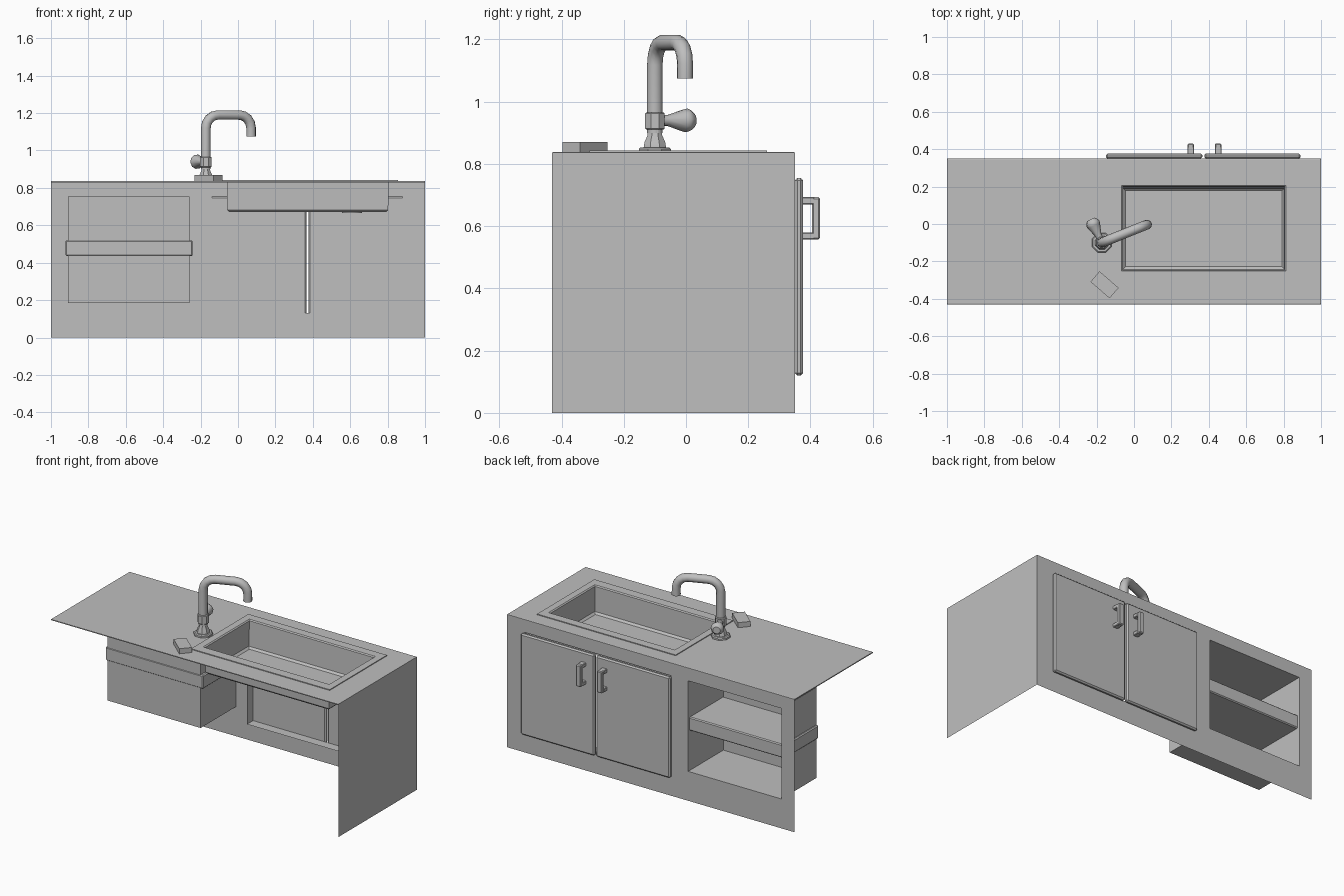
import bpy, bmesh, math
from mathutils import Vector, Matrix

cube = bpy.data.objects.get("Cube")
if cube:
    bpy.data.objects.remove(cube)

GREY = (0.52, 0.52, 0.52, 1)
grey = bpy.data.materials.new("plain grey")
grey.use_nodes = True
grey.diffuse_color = GREY
grey.node_tree.nodes["Principled BSDF"].inputs["Base Color"].default_value = GREY


def finish(name, bm, smooth=False):
    mesh = bpy.data.meshes.new(name)
    bm.to_mesh(mesh)
    bm.free()
    ob = bpy.data.objects.new(name, mesh)
    bpy.context.scene.collection.objects.link(ob)
    mesh.materials.append(grey)
    if smooth:
        bpy.ops.object.select_all(action='DESELECT')
        ob.select_set(True)
        bpy.context.view_layer.objects.active = ob
        bpy.ops.object.shade_smooth_by_angle(angle=math.radians(40))
    return ob


def box(name, lo, hi, bevel=0, skip=None, turn=0):
    """Box between two corners; skip drops the face pointing that way."""
    lo, hi = Vector(lo), Vector(hi)
    bm = bmesh.new()
    bmesh.ops.create_cube(bm, size=1)
    for v in bm.verts:
        v.co = Vector(a * b for a, b in zip(v.co, hi - lo))
    if bevel:
        bmesh.ops.bevel(bm, geom=bm.edges[:], offset=bevel, segments=1, affect='EDGES')
    if skip:
        bm.normal_update()
        gone = [f for f in bm.faces if f.normal.dot(Vector(skip)) > 0.9]
        bmesh.ops.delete(bm, geom=gone, context='FACES')
    bm.transform(Matrix.Translation((lo + hi) / 2) @ Matrix.Rotation(turn, 4, 'Z'))
    return finish(name, bm)


def sheet(bm, xs, zs, y, holes):
    """Upright sheet on a grid of cuts, leaving out the hole cells."""
    for i in range(len(xs) - 1):
        for k in range(len(zs) - 1):
            if (i, k) not in holes:
                corners = ((i + 1, k), (i, k), (i, k + 1), (i + 1, k + 1))
                bm.faces.new([bm.verts.new((xs[a], y, zs[b])) for a, b in corners])
    bmesh.ops.remove_doubles(bm, verts=bm.verts[:], dist=0.0001)


def rect_loops(name, loops, close=False, cap=False):
    """Bridge a row of rectangles given as (x0, x1, y0, y1, z)."""
    bm = bmesh.new()
    rings = [[bm.verts.new(p) for p in ((a, c, z), (b, c, z), (b, d, z), (a, d, z))]
             for a, b, c, d, z in loops]
    pairs = list(zip(rings, rings[1:]))
    if close:
        pairs.append((rings[-1], rings[0]))
    for r, s in pairs:
        for i in range(4):
            j = (i + 1) % 4
            bm.faces.new((r[i], r[j], s[j], s[i]))
    if cap:
        bm.faces.new(rings[-1])
    return finish(name, bm)


def lathe(name, profile, origin, axis=(0, 0, 1), sides=12):
    """Turned part from (radius, distance along axis) pairs."""
    bm = bmesh.new()
    rings = []
    for r, h in profile:
        rings.append([bm.verts.new((r * math.cos(t), r * math.sin(t), h))
                      for t in (math.tau * (i + 0.5) / sides for i in range(sides))])
    for r, s in zip(rings, rings[1:]):
        for i in range(sides):
            j = (i + 1) % sides
            bm.faces.new((r[i], r[j], s[j], s[i]))
    bm.faces.new(rings[0][::-1])
    bm.faces.new(rings[-1])
    spin = Vector((0, 0, 1)).rotation_difference(Vector(axis)).to_matrix().to_4x4()
    bm.transform(Matrix.Translation(origin) @ spin)
    return finish(name, bm, smooth=True)


# Cabinet shell: one long upright sheet with two openings and one end sheet
X0, X1, Y0, Y1, TOP = -1, 1, -0.43, 0.35, 0.83
bm = bmesh.new()
sheet(bm, (X0, -0.91, -0.26, -0.14, 0.88, X1), (0, 0.13, 0.185, 0.745, 0.755, TOP), Y1,
      {(1, 2), (1, 3), (3, 1), (3, 2), (3, 3)})
finish("cabinet_face", bm)
bm = bmesh.new()
bm.faces.new([bm.verts.new(p) for p in ((X1, Y0, 0), (X1, Y1, 0), (X1, Y1, TOP), (X1, Y0, TOP))])
finish("cabinet_end", bm)

# Countertop with a cut-out for the basin
hole = (-0.065, 0.81, -0.25, 0.205)
rect_loops("countertop", [(X0, X1, Y0, Y1, TOP), (X0, X1, Y0, Y1, 0.836),
                          (X0 + .004, X1 - .004, Y0 + .004, Y1 - .004, 0.838),
                          (*hole, 0.838), (*hole, TOP)], close=True)

# Sink rim and basin
rect_loops("sink", [(-0.11, 0.855, -0.31, 0.26, 0.836), (-0.11, 0.855, -0.31, 0.26, 0.843),
                    (-0.067, 0.812, -0.252, 0.207, 0.843), (-0.06, 0.805, -0.245, 0.2, 0.837),
                    (-0.058, 0.803, -0.24, 0.19, 0.682), (-0.046, 0.791, -0.228, 0.178, 0.67)],
           cap=True)
lathe("sink_drain", [(0.055, 0), (0.055, 0.007)], (0.61, -0.025, 0.665), sides=16)

# Open shelf niche behind the face, with its board poking out slightly
box("shelf_niche", (-0.91, 0, 0.185), (-0.26, Y1, 0.755), skip=(0, 1, 0))
box("shelf_board", (-0.922, -0.003, 0.435), (-0.242, 0.335, 0.52), bevel=0.006)

# Inner lining of the door opening
bm = bmesh.new()
rings = [[bm.verts.new((x, y, z)) for x, z in ((-0.14, 0.13), (0.88, 0.13), (0.88, 0.745), (-0.14, 0.745))]
         for y in (0.29, Y1)]
for i in range(4):
    j = (i + 1) % 4
    bm.faces.new((rings[0][i], rings[0][j], rings[1][j], rings[1][i]))
finish("door_lining", bm)

# Doors and their pull handles
for side, x0, x1, grip in (("right", -0.15, 0.365, 0.303), ("left", 0.376, 0.89, 0.45)):
    box(side + "_door", (x0, Y1, 0.12), (x1, 0.376, 0.755), bevel=0.008)
    a, b = grip - 0.017, grip + 0.017
    box(side + "_handle_bar", (a, 0.405, 0.557), (b, 0.43, 0.693), bevel=0.005)
    for z in (0.557, 0.67):
        box(side + "_handle_post", (a, 0.37, z), (b, 0.412, z + 0.023), bevel=0.003)

# Soap block lying on the worktop
box("soap_block", (-0.225, -0.362, 0.838), (-0.09, -0.288, 0.87), turn=math.radians(-41))

# Tap body
foot = Vector((-0.172, -0.1, 0))
lathe("tap_base", [(0.056, 0.836), (0.056, 0.848), (0.05, 0.853), (0.039, 0.853),
                   (0.036, 0.87), (0.025, 0.893), (0.025, 0.912)], foot, sides=8)
lathe("tap_collar", [(0.03, 0.91), (0.034, 0.914), (0.034, 0.962), (0.03, 0.966)], foot, sides=8)

# Tap knob, flaring outwards from the collar
axis = Vector((-0.42, 0.9, 0)).normalized()
lathe("tap_knob", [(0.018, 0.02), (0.018, 0.045), (0.036, 0.1), (0.039, 0.112),
                   (0.034, 0.124), (0.022, 0.138)], foot + Vector((0, 0, 0.94)), axis, sides=10)

# Swan-neck pipe: riser, arm and spout with rounded corners
tip = Vector((0.07, -0.003, 0))
along = (tip - foot).normalized()
up = Vector((0, 0, 1))
BEND, HIGH = 0.07, 1.19
path = [foot + up * 0.9]
for corner, start in ((foot, math.pi), (tip, math.pi / 2)):
    inward = along if corner is foot else -along
    for k in range(5):
        t = start - k * math.pi / 8
        path.append(corner + inward * BEND + along * (BEND * math.cos(t))
                    + up * (HIGH - BEND + BEND * math.sin(t)))
path.append(tip + up * 1.075)

curve = bpy.data.curves.new("tap_pipe", 'CURVE')
curve.dimensions = '3D'
curve.bevel_depth = 0.026
curve.bevel_resolution = 3
curve.use_fill_caps = True
spline = curve.splines.new('POLY')
spline.points.add(len(path) - 1)
for point, co in zip(spline.points, path):
    point.co = (*co, 1)
spline.use_smooth = True
curve.materials.append(grey)
pipe = bpy.data.objects.new("tap_pipe", curve)
bpy.context.scene.collection.objects.link(pipe)
